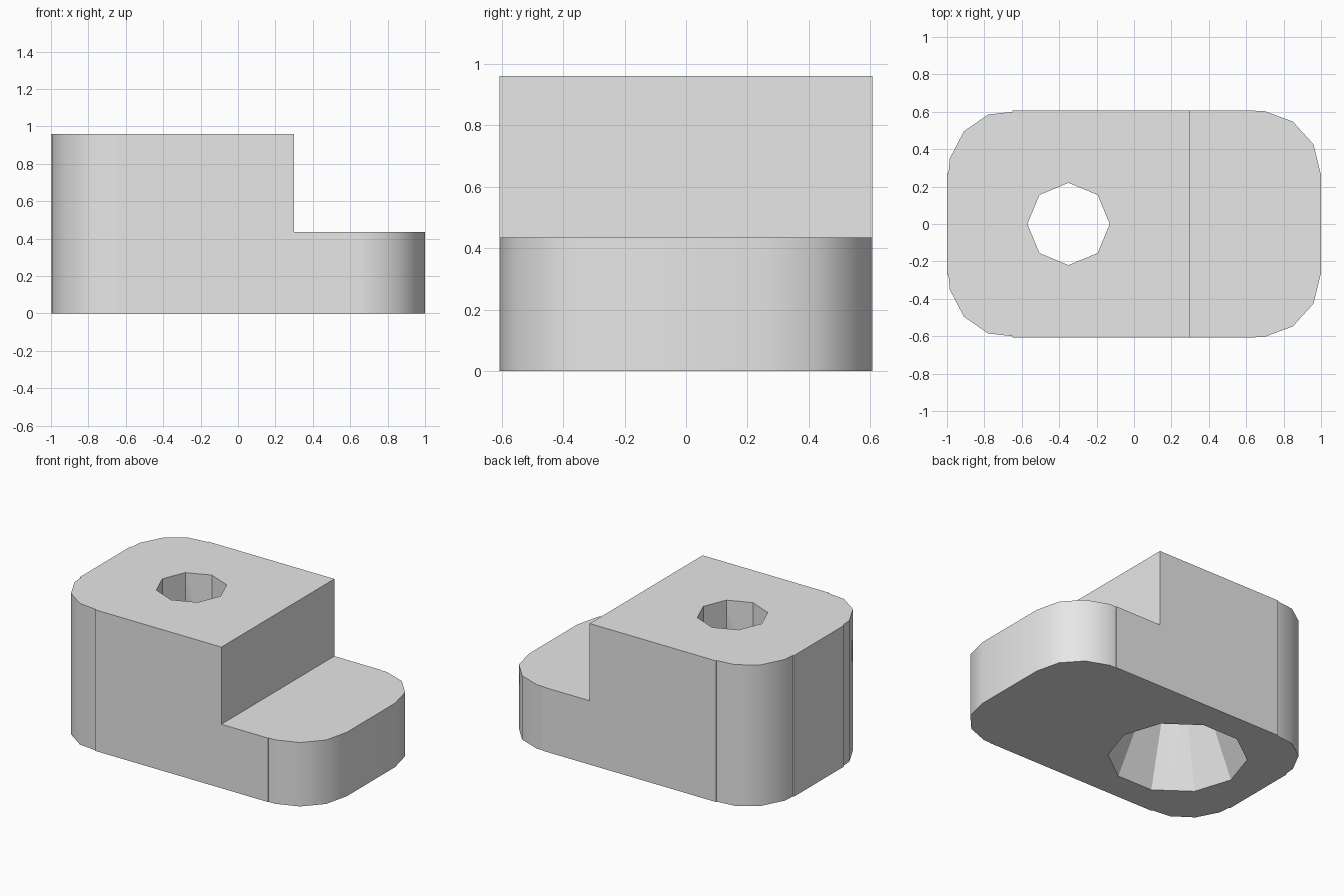
import bpy
import bmesh
import math

cube = bpy.data.objects.get("Cube")
if cube:
    bpy.data.objects.remove(cube, do_unlink=True)

HEIGHT, STEP_X, STEP_Z = 0.96, 0.3, 0.435
HOLE_X, HOLE_R, SINK_R, SINK_DEPTH = -0.35, 0.22, 0.43, 0.5

grey = bpy.data.materials.new("light grey")
grey.use_nodes = True
grey.diffuse_color = (0.8, 0.8, 0.8, 1)
grey.node_tree.nodes["Principled BSDF"].inputs["Base Color"].default_value = (0.8, 0.8, 0.8, 1)


def make_object(name, bm):
    bmesh.ops.recalc_face_normals(bm, faces=bm.faces[:])
    mesh = bpy.data.meshes.new(name)
    bm.to_mesh(mesh)
    bm.free()
    mesh.materials.append(grey)
    obj = bpy.data.objects.new(name, mesh)
    bpy.context.collection.objects.link(obj)
    return obj


def loft(name, lower, upper, z0, z1):
    """Closed solid between two outlines with equal point counts."""
    bm = bmesh.new()
    low = [bm.verts.new((x, y, z0)) for x, y in lower]
    top = [bm.verts.new((x, y, z1)) for x, y in upper]
    bm.faces.new(low[::-1])
    bm.faces.new(top)
    n = len(low)
    for i in range(n):
        j = (i + 1) % n
        bm.faces.new((low[i], low[j], top[j], top[i]))
    return make_object(name, bm)


def ring(sides, radius):
    return [(HOLE_X + radius * math.cos(math.tau * i / sides),
             radius * math.sin(math.tau * i / sides)) for i in range(sides)]


def cut(target, cutter):
    cutter.hide_render = True
    mod = target.modifiers.new("cut", 'BOOLEAN')
    mod.operation = 'DIFFERENCE'
    mod.solver = 'EXACT'
    mod.object = cutter
    bpy.context.view_layer.objects.active = target
    bpy.ops.object.modifier_apply(modifier=mod.name)
    bpy.data.objects.remove(cutter, do_unlink=True)


# Body: half outline with coarse rounded corners, mirrored in y
half = [(1, 0.26), (0.96, 0.425), (0.85, 0.547), (0.7, 0.603), (0.65, 0.603),
        (0.65, 0.607), (-0.65, 0.607), (-0.65, 0.6), (-0.78, 0.585),
        (-0.91, 0.495), (-0.985, 0.35), (-0.992, 0.27), (-1, 0.27)]
outline = half + [(x, -y) for x, y in reversed(half)]
body = loft("stepped_block", outline, outline, 0, HEIGHT)

# Lowered step at the +x end
box = [(STEP_X, -1), (2, -1), (2, 1), (STEP_X, 1)]
cut(body, loft("step_cutter", box, box, STEP_Z, 2))

# Through hole and the wide tapered countersink underneath
bore = ring(8, HOLE_R)
cut(body, loft("bore_cutter", bore, bore, -0.1, HEIGHT + 0.1))
slope = (SINK_R - HOLE_R) / SINK_DEPTH
cut(body, loft("countersink_cutter", ring(10, SINK_R + 0.1 * slope),
               ring(10, HOLE_R), -0.1, SINK_DEPTH))

# Smooth corners, crisp edges
bpy.ops.object.select_all(action='DESELECT')
body.select_set(True)
bpy.context.view_layer.objects.active = body
bpy.ops.object.shade_smooth_by_angle(angle=math.radians(30))
